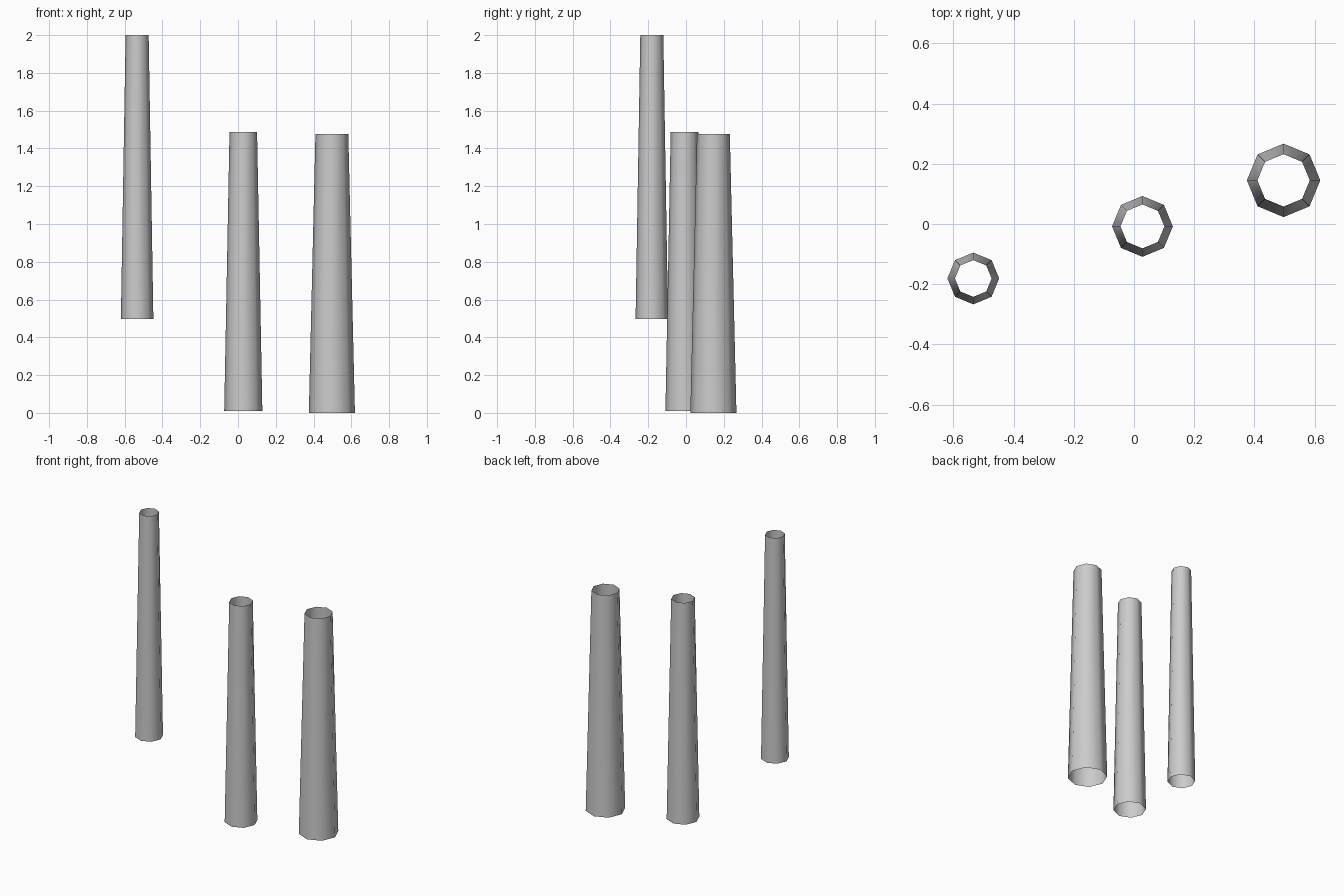
import bpy, bmesh, math

if "Cube" in bpy.data.objects:
    bpy.data.objects.remove(bpy.data.objects["Cube"])

grey = bpy.data.materials.new("plain grey")
grey.diffuse_color = (0.6, 0.6, 0.6, 1)
grey.use_nodes = True
grey.node_tree.nodes["Principled BSDF"].inputs["Base Color"].default_value = grey.diffuse_color


def tapered_tube(name, x, y, z0, z1, r0, r1, sides=8):
    """Open-ended tapered tube with corners on the x and y axes."""
    bm = bmesh.new()
    rings = []
    for z, r in ((z0, r0), (z1, r1)):
        rings.append([bm.verts.new((r * math.cos(math.tau * i / sides),
                                    r * math.sin(math.tau * i / sides), z))
                      for i in range(sides)])
    low, high = rings
    for i in range(sides):
        j = (i + 1) % sides
        bm.faces.new((low[i], low[j], high[j], high[i])).smooth = True
    mesh = bpy.data.meshes.new(name)
    bm.to_mesh(mesh)
    bm.free()
    mesh.materials.append(grey)
    obj = bpy.data.objects.new(name, mesh)
    obj.location = (x, y, 0)
    bpy.context.collection.objects.link(obj)


# Three open tubes, thin to thick; the thin one is raised
tapered_tube("thin_tube", -0.534, -0.181, 0.497, 2.0, 0.086, 0.061)
tapered_tube("middle_tube", 0.028, -0.008, 0.01, 1.486, 0.101, 0.073)
tapered_tube("thick_tube", 0.497, 0.145, 0.0, 1.476, 0.122, 0.087)
